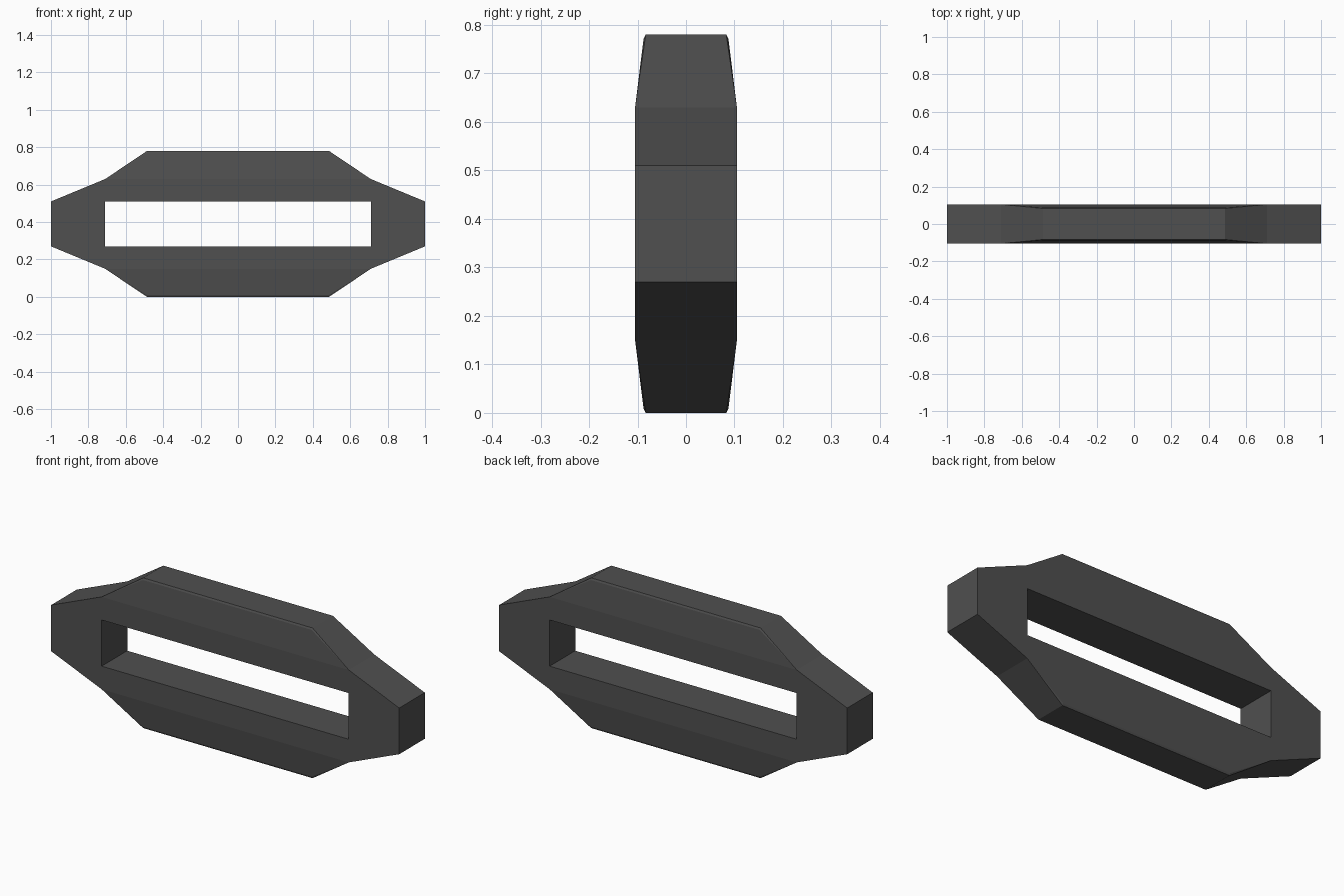
import bpy
import bmesh

if "Cube" in bpy.data.objects:
    bpy.data.objects.remove(bpy.data.objects["Cube"])

# One eighth of the link, relative to its centre: (x, half depth, z)
P = {
    "A": (1.0, .105, 0), "B": (1.0, .105, .12), "C": (.71, .105, .24),
    "D": (.487, .083, .39), "E": (0, .083, .39),
    "d": (.485, .0875, .381), "e": (0, .0875, .381),
    "F": (.71, .105, 0), "G": (.71, .105, .12),
    "H": (0, .105, .12), "I": (0, .105, .24),
}

bm = bmesh.new()
front = {k: bm.verts.new((x, -y, z)) for k, (x, y, z) in P.items()}
middle = {k: bm.verts.new((P[k][0], 0, P[k][2])) for k in "ABCDEFGH"}

# Front faces: end block, bar, sloped taper and fine chamfer
for face in ("FABG", "GBC", "HGCI", "ICde", "edDE", "CDd"):
    bm.faces.new([front[k] for k in face])

# Outer rim and slot walls, from the front edge to the middle plane
for p, q in ("AB", "BC", "CD", "DE", "GF", "HG"):
    bm.faces.new((front[q], front[p], middle[p], middle[q]))

mesh = bpy.data.meshes.new("slotted_link")
bm.to_mesh(mesh)
bm.free()
link = bpy.data.objects.new("slotted_link", mesh)
link.location.z = .39
bpy.context.collection.objects.link(link)

# Mirror to all eight octants
mirror = link.modifiers.new("mirror", "MIRROR")
mirror.use_axis = (True, True, True)
mirror.merge_threshold = .0005

# Dark grey finish
mat = bpy.data.materials.new("dark_grey")
mat.diffuse_color = (.08, .08, .08, 1)
mat.use_nodes = True
mat.node_tree.nodes["Principled BSDF"].inputs["Base Color"].default_value = mat.diffuse_color
mesh.materials.append(mat)
